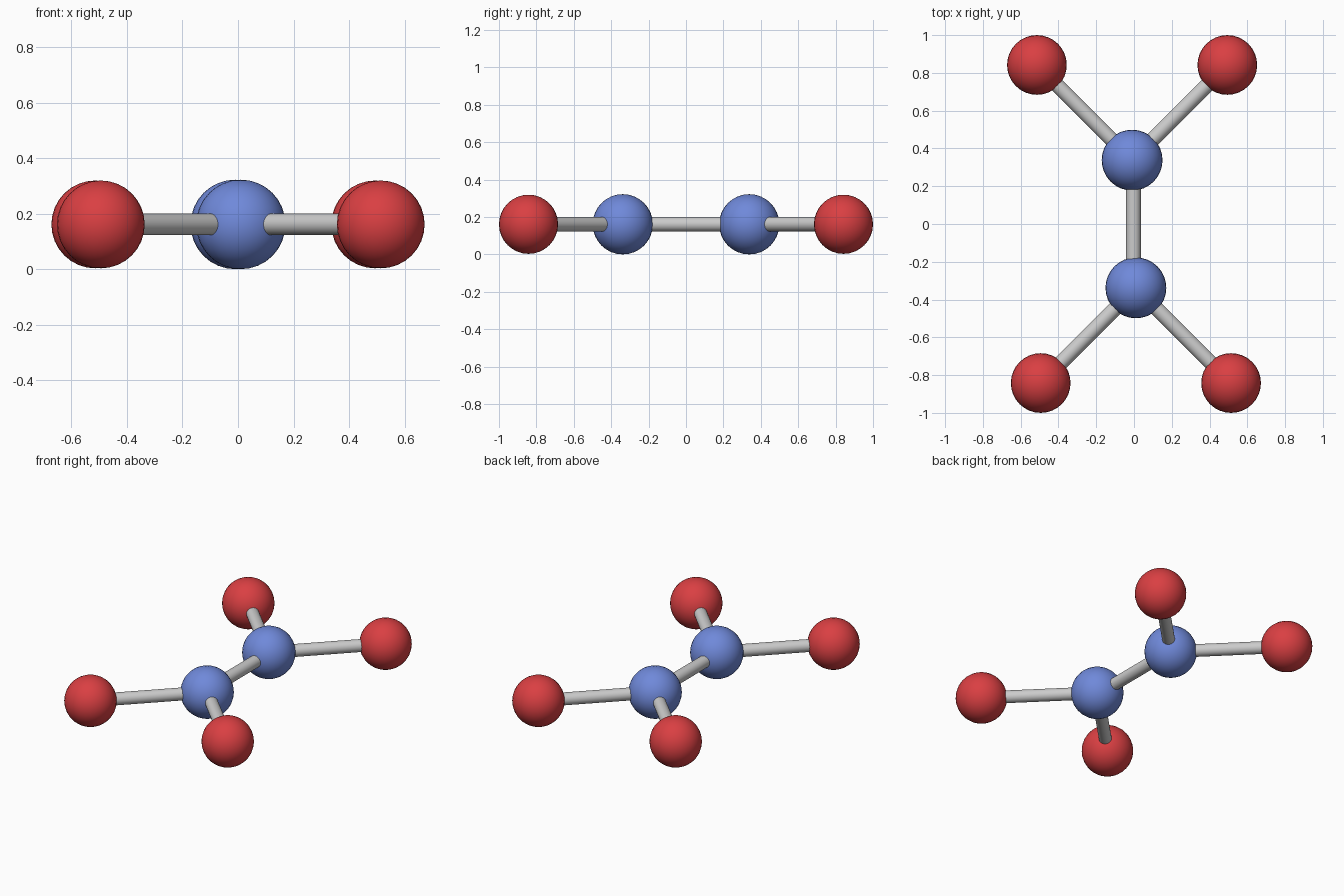
import bpy
from mathutils import Vector

if "Cube" in bpy.data.objects:
    bpy.data.objects.remove(bpy.data.objects["Cube"])

Z = 0.161
R_CORE, R_OUTER, R_ROD = 0.161, 0.158, 0.039


def colour(name, rgb):
    m = bpy.data.materials.new(name)
    m.diffuse_color = (*rgb, 1)
    m.use_nodes = True
    m.node_tree.nodes["Principled BSDF"].inputs["Base Color"].default_value = m.diffuse_color
    return m


blue = colour("blue", (0.16, 0.25, 0.70))
red = colour("red", (0.70, 0.05, 0.055))


def ball(name, pos, radius, mat):
    bpy.ops.mesh.primitive_uv_sphere_add(segments=32, ring_count=16, radius=radius, location=pos)
    ob = bpy.context.object
    ob.name = name
    ob.data.materials.append(mat)
    bpy.ops.object.shade_smooth()


def rod(name, a, b):
    d = b - a
    bpy.ops.mesh.primitive_cylinder_add(vertices=32, radius=R_ROD, depth=d.length, location=(a + b) / 2)
    ob = bpy.context.object
    ob.name = name
    ob.rotation_euler = d.to_track_quat('Z', 'Y').to_euler()
    bpy.ops.object.shade_smooth_by_angle()


# Two cores, each with a pair of outer balls on diagonal rods
cores = []
for end, sy in (("front", -1), ("back", 1)):
    core = Vector((-0.01 * sy, 0.338 * sy, Z))
    cores.append(core)
    ball(end + "_core_ball", core, R_CORE, blue)
    for side, sx in (("left", -1), ("right", 1)):
        outer = core + Vector((0.504 * sx, 0.504 * sy, 0))
        ball(f"{end}_{side}_outer_ball", outer, R_OUTER, red)
        rod(f"{end}_{side}_rod", core, outer)

# Rod joining the cores, parallel to y
rod("centre_rod", Vector((-0.003, cores[0].y, Z)), Vector((-0.003, cores[1].y, Z)))
